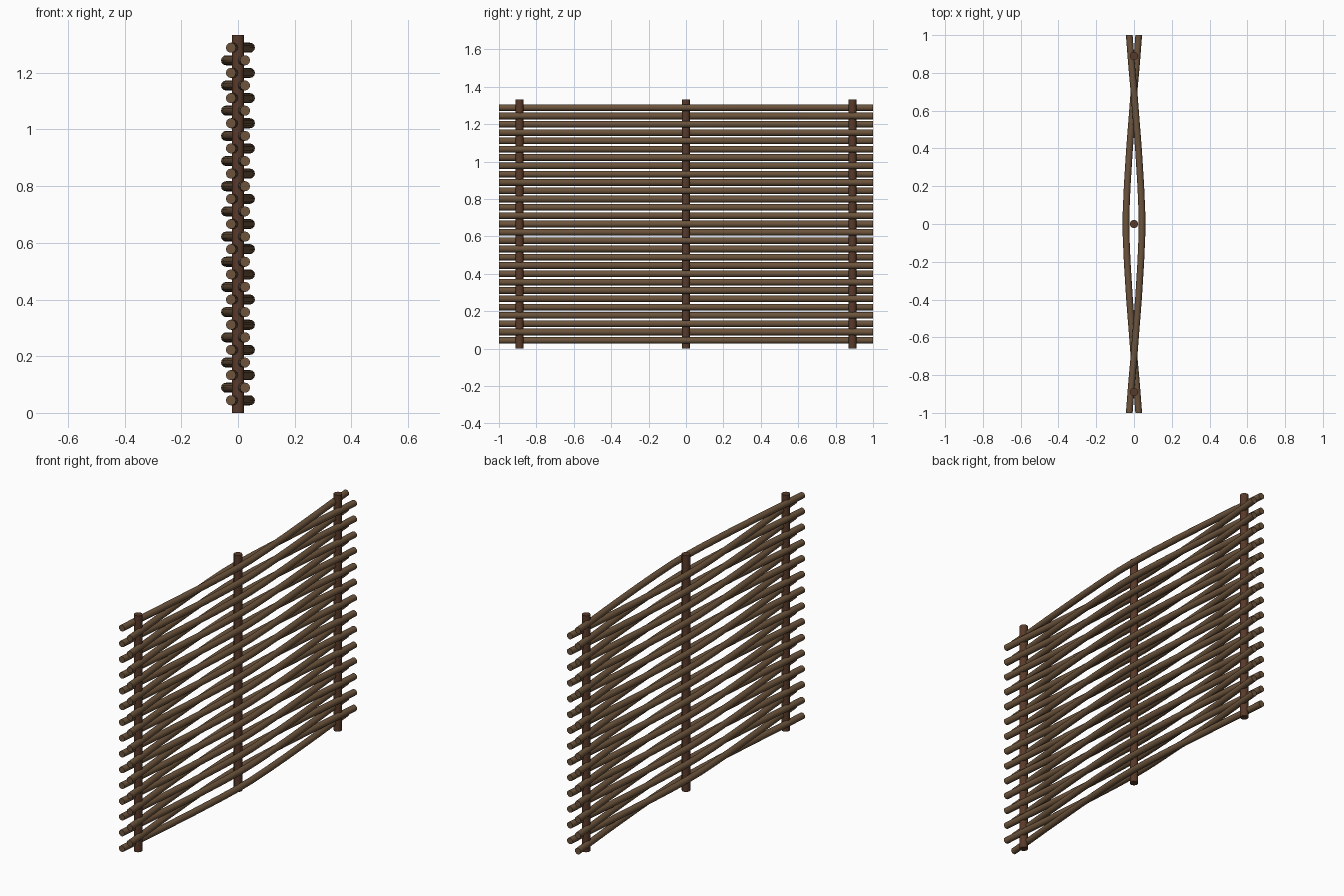
import bpy, bmesh, math

if "Cube" in bpy.data.objects:
    bpy.data.objects.remove(bpy.data.objects["Cube"])

HEIGHT = 1.333
ROWS = 29
SIDES = 12


def material(name, color):
    m = bpy.data.materials.new(name)
    m.diffuse_color = color
    m.use_nodes = True
    m.node_tree.nodes["Principled BSDF"].inputs["Base Color"].default_value = m.diffuse_color
    return m


rod_mat = material("woven_wood", (0.15, 0.088, 0.045, 1))
post_mat = material("post_wood", (0.10, 0.042, 0.022, 1))


def finish(obj, mat):
    obj.data.materials.append(mat)
    bpy.ops.object.select_all(action='DESELECT')
    obj.select_set(True)
    bpy.context.view_layer.objects.active = obj
    bpy.ops.object.shade_smooth_by_angle(angle=math.radians(40))


# Upright posts
for i, y in enumerate((-0.89, 0, 0.89)):
    bpy.ops.mesh.primitive_cylinder_add(vertices=SIDES, radius=0.022, depth=HEIGHT,
                                        location=(0, y, HEIGHT / 2))
    post = bpy.context.object
    post.name = f"post_{i + 1}"
    finish(post, post_mat)

# Plan outline of one woven rod: (y, x) over half the panel, mirrored
half = [(0.06, 0.042), (0.2, 0.036), (0.4, 0.0235), (0.7, 0.0), (0.85, -0.0135), (1.0, -0.025)]
path = [(-y, x) for y, x in reversed(half)] + half


def rod(name, z, side, radius=0.0178):
    bm = bmesh.new()
    rings = []
    for y, x in path:
        ring = []
        for k in range(SIDES):
            a = 2 * math.pi * k / SIDES
            ring.append(bm.verts.new((side * x + radius * math.cos(a), y,
                                      z + radius * math.sin(a))))
        rings.append(ring)
    for a, b in zip(rings, rings[1:]):
        for k in range(SIDES):
            n = (k + 1) % SIDES
            bm.faces.new((a[k], a[n], b[n], b[k]))
    bm.faces.new(rings[0])
    bm.faces.new(rings[-1])
    bmesh.ops.recalc_face_normals(bm, faces=bm.faces)
    mesh = bpy.data.meshes.new(name)
    bm.to_mesh(mesh)
    bm.free()
    obj = bpy.data.objects.new(name, mesh)
    bpy.context.collection.objects.link(obj)
    finish(obj, rod_mat)


# Horizontal rods, passing the posts on alternating sides
for i in range(1, ROWS + 1):
    rod(f"woven_rod_{i:02d}", i * HEIGHT / (ROWS + 1), 1 if i % 2 else -1)
